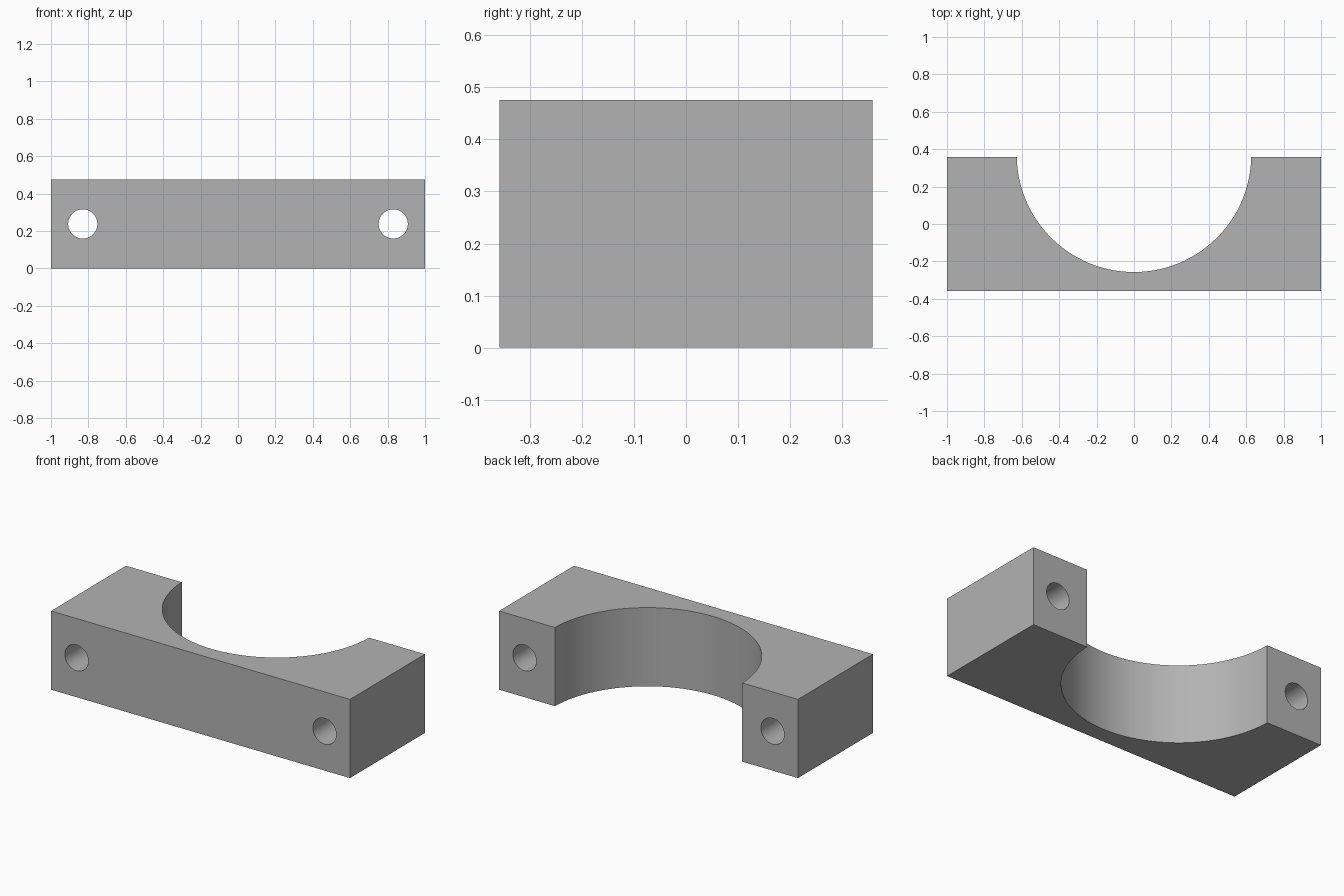
import bpy
import math

WIDTH, DEPTH, HEIGHT = 2.0, 0.716, 0.476
BORE_RADIUS, BORE_Y = 0.627, 0.37
BOLT_RADIUS, BOLT_X = 0.078, 0.83

cube = bpy.data.objects.get("Cube")
if cube:
    bpy.data.objects.remove(cube, do_unlink=True)

# Plain grey finish
grey = bpy.data.materials.new("grey metal")
grey.use_nodes = True
colour = (0.45, 0.45, 0.45, 1)
grey.diffuse_color = colour
grey.node_tree.nodes["Principled BSDF"].inputs["Base Color"].default_value = colour


def cylinder_cutter(name, radius, length, location, rotation=(0, 0, 0), sides=64):
    bpy.ops.mesh.primitive_cylinder_add(vertices=sides, radius=radius, depth=length,
                                        location=location, rotation=rotation)
    cutter = bpy.context.object
    cutter.name = name
    cutter.hide_render = True
    cutter.data.materials.append(grey)
    return cutter


# Rectangular block
bpy.ops.mesh.primitive_cube_add(size=1, location=(0, 0, HEIGHT / 2))
block = bpy.context.object
block.name = "clamp_block"
block.scale = (WIDTH, DEPTH, HEIGHT)
bpy.ops.object.transform_apply(location=False, rotation=False, scale=True)
block.data.materials.append(grey)

# Half-round saddle and the two bolt holes
cutters = [cylinder_cutter("saddle_cutter", BORE_RADIUS, HEIGHT * 2,
                           (0, BORE_Y, HEIGHT / 2), sides=128)]
for side, sign in (("left", 1), ("right", -1)):
    cutters.append(cylinder_cutter(side + "_bolt_hole_cutter", BOLT_RADIUS, DEPTH * 2,
                                   (sign * BOLT_X, 0, HEIGHT / 2), (math.pi / 2, 0, 0)))

bpy.ops.object.select_all(action="DESELECT")
block.select_set(True)
bpy.context.view_layer.objects.active = block
for cutter in cutters:
    cut = block.modifiers.new(cutter.name, "BOOLEAN")
    cut.operation = "DIFFERENCE"
    cut.solver = "EXACT"
    cut.object = cutter
    bpy.ops.object.modifier_apply(modifier=cut.name)
    bpy.data.objects.remove(cutter, do_unlink=True)

# Smooth round walls, crisp edges
bpy.ops.object.shade_smooth_by_angle(angle=math.radians(30))
